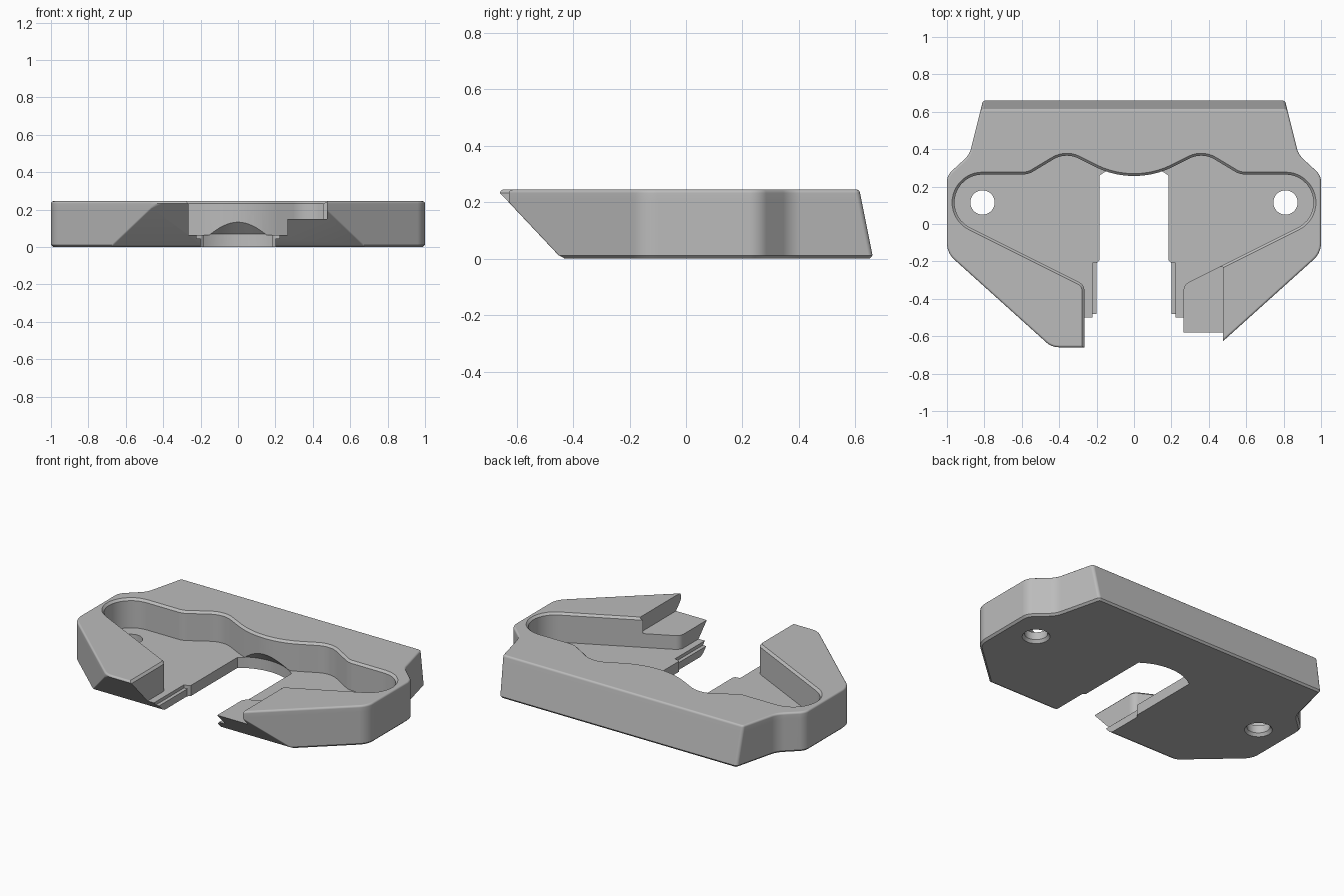
import bpy, bmesh, math
from mathutils import Vector

cube = bpy.data.objects.get("Cube")
if cube:
    bpy.data.objects.remove(cube, do_unlink=True)

TOP, FLOOR, SHELF = 0.245, 0.065, 0.15


def rounded(corners, steps=10):
    """Closed 2D outline from (x, y, radius) corners."""
    out = []
    n = len(corners)
    for i, (x, y, r) in enumerate(corners):
        p = Vector((x, y))
        if r == 0:
            out.append(p)
            continue
        a = (Vector(corners[i - 1][:2]) - p).normalized()
        b = (Vector(corners[(i + 1) % n][:2]) - p).normalized()
        half = a.angle(b) / 2
        centre = p + (a + b).normalized() * (r / math.sin(half))
        start = p + a * (r / math.tan(half)) - centre
        end = p + b * (r / math.tan(half)) - centre
        turn = math.atan2(start.x * end.y - start.y * end.x, start.dot(end))
        for k in range(steps + 1):
            c, s = math.cos(turn * k / steps), math.sin(turn * k / steps)
            out.append(centre + Vector((start.x * c - start.y * s, start.x * s + start.y * c)))
    return out


def mirrored(half):
    """Mirror right-side corners; corners on the centre line are kept once."""
    return half + [(-x, y, r) for x, y, r in reversed(half) if abs(x) > 1e-6]


def winding(pts):
    """+1 for a counter-clockwise outline, -1 for a clockwise one."""
    area = sum(pts[i - 1].x * p.y - pts[i - 1].y * p.x for i, p in enumerate(pts))
    return 1 if area > 0 else -1


def grown(pts, d):
    """Offset an outline outward by d."""
    sign = winding(pts)
    out = []
    for i, p in enumerate(pts):
        e1 = (p - pts[i - 1]).normalized()
        e2 = (pts[(i + 1) % len(pts)] - p).normalized()
        n1, n2 = Vector((e1.y, -e1.x)), Vector((e2.y, -e2.x))
        out.append(p + (n1 + n2) * (sign * d / (1 + n1.dot(n2))))
    return out


def circle(x, y, r, n=48):
    return [Vector((x + r * math.cos(2 * math.pi * i / n), y + r * math.sin(2 * math.pi * i / n)))
            for i in range(n)]


def box(x0, x1, y0, y1):
    return [Vector(p) for p in ((x0, y0), (x1, y0), (x1, y1), (x0, y1))]


def loft(name, layers):
    """Closed solid through (outline, height) layers, lowest first."""
    bm = bmesh.new()
    step = winding(layers[0][0])
    rings = [[bm.verts.new((p.x, p.y, z)) for p in pts[::step]] for pts, z in layers]
    for lo, hi in zip(rings, rings[1:]):
        for i in range(len(lo)):
            bm.faces.new((lo[i - 1], lo[i], hi[i], hi[i - 1]))
    bm.faces.new(rings[0][::-1])
    bm.faces.new(rings[-1])
    bm.normal_update()
    me = bpy.data.meshes.new(name)
    bm.to_mesh(me)
    bm.free()
    ob = bpy.data.objects.new(name, me)
    bpy.context.collection.objects.link(ob)
    return ob


def section(z, nose):
    """Body outline at a height: the back leans in, the front is undercut."""
    back = 0.663 - 0.2 * z
    front = max(-0.66, -0.44 - 0.94 * z)
    return rounded(mirrored([(0.88 - 0.25 * (back - 0.37), back, 0.02), (0.88, 0.37, 0.12),
                             (1, 0.26, 0.08), (1, -0.155, 0.12),
                             (1 + (front + 0.155) / 0.9, front, nose)]))


# Body block with chamfered bottom and softened top edge
rim = section(0.233, 0.1)
body = loft("body", [(grown(section(0, 0.02), -0.012), 0), (section(0.012, 0.02), 0.012),
                     (section(0.207, 0.02), 0.207), (rim, 0.233), (grown(rim, -0.0016), 0.239),
                     (grown(rim, -0.006), 0.2434), (grown(rim, -0.012), TOP)])

# Pocket with a chamfered rim
end_arc = [math.radians(75 - i * 11.5) for i in range(12)]
pocket = rounded(mirrored([(0, 0.2, 0.466), (0.365, 0.385, 0.14), (0.565, 0.265, 0.1),
                           (0.81, 0.265, 0),
                           *[(0.81 + 0.15 * math.cos(a), 0.115 + 0.15 * math.sin(a), 0) for a in end_arc],
                           (0.877, -0.019, 0), (0.265, -0.325, 0.05), (0.265, -0.9, 0)]))
cutters = [loft("pocket_cutter", [(pocket, FLOOR), (pocket, 0.232), (grown(pocket, 0.02), 0.252)])]

# Lowered shelf on the left arm
shelf = box(0.2, 0.475, -0.9, -0.23)
cutters.append(loft("shelf_cutter", [(shelf, SHELF), (shelf, 0.4)]))

# Central slot with an arched end, widened towards the front
arc = [(0.31 * math.sin(a), 0.01 + 0.31 * math.cos(a), 0)
       for a in [math.radians(3.66 * i) for i in range(11)]]
slot = rounded(mirrored(arc + [(0.185, -0.195, 0), (0.2, -0.21, 0), (0.2, -0.92, 0)]))
cutters.append(loft("slot_cutter", [(slot, -0.1), (slot, 0.07)]))
ledge = rounded(mirrored([(0.15, -0.195, 0), (0.222, -0.21, 0), (0.222, -0.91, 0)]))
cutters.append(loft("slot_ledge_cutter", [(ledge, 0.045), (ledge, 0.1)]))

# Conical hollow under the back wall
cutters.append(loft("hollow_cutter", [(circle(0, 0.01, 0.31, 96), 0.0665),
                                      (circle(0, 0.01, 0.2, 96), 0.182)]))

# Screw holes, countersunk below
for x in (-0.81, 0.81):
    bore = circle(x, 0.115, 0.065)
    cutters.append(loft("hole_cutter", [(circle(x, 0.115, 0.085), -0.01), (bore, 0.018), (bore, 0.12)]))

# Cut everything out of the block
bpy.context.view_layer.objects.active = body
for c in cutters:
    c.hide_render = True
    m = body.modifiers.new("cut", 'BOOLEAN')
    m.operation, m.solver, m.object = 'DIFFERENCE', 'EXACT', c
    bpy.ops.object.modifier_apply(modifier=m.name)
for c in cutters:
    bpy.data.objects.remove(c, do_unlink=True)

# Single grey material
grey = bpy.data.materials.new("plain_grey")
grey.use_nodes = True
grey.diffuse_color = (0.5, 0.5, 0.5, 1)
grey.node_tree.nodes["Principled BSDF"].inputs["Base Color"].default_value = (0.5, 0.5, 0.5, 1)
body.data.materials.clear()
body.data.materials.append(grey)

# Smooth curves, crisp edges
bpy.ops.object.select_all(action='DESELECT')
body.select_set(True)
bpy.ops.object.shade_smooth_by_angle(angle=math.radians(32))
weighted = body.modifiers.new("flat_faces", 'WEIGHTED_NORMAL')
weighted.keep_sharp = True
